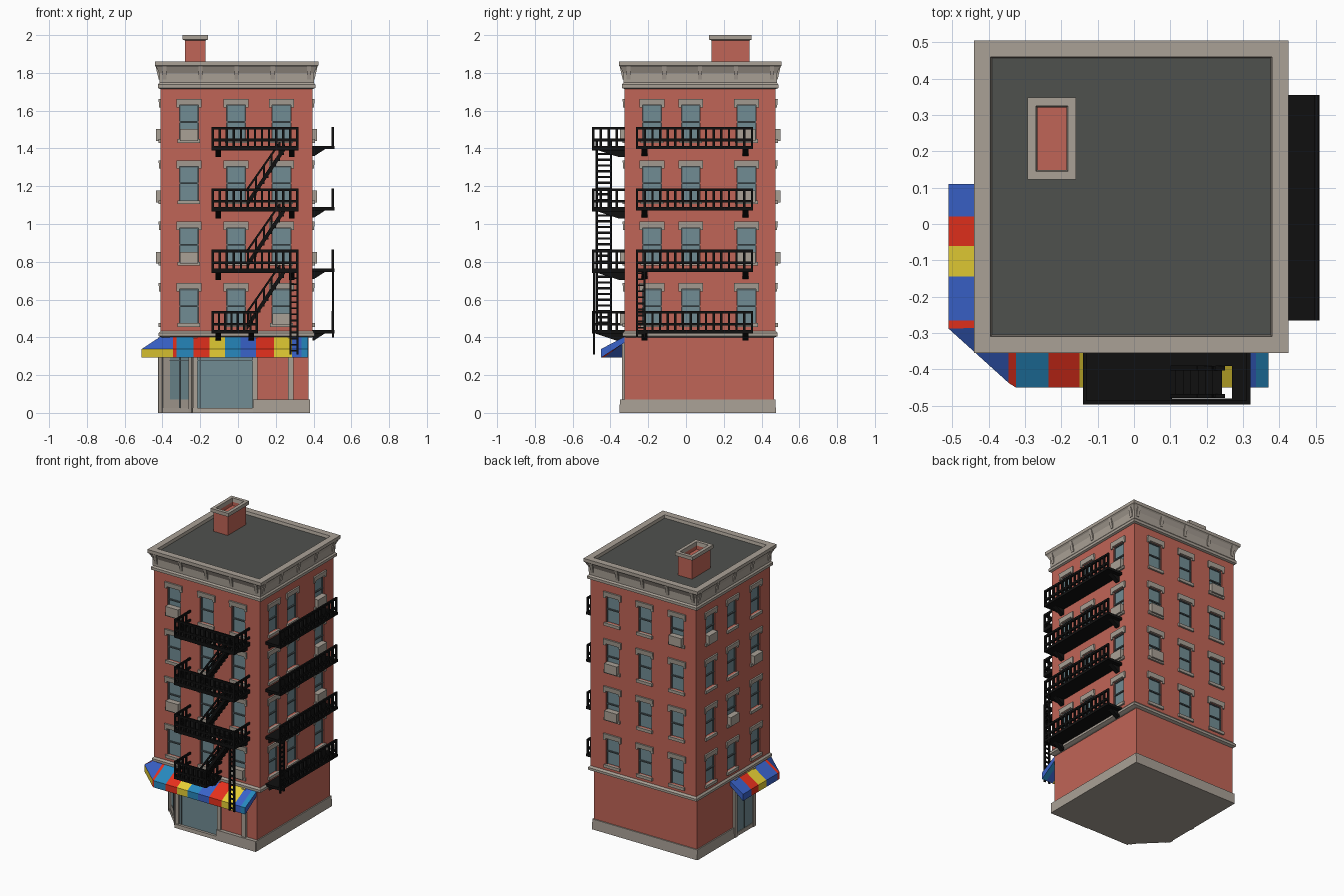
import bpy, bmesh
from mathutils import Vector

if "Cube" in bpy.data.objects:
    bpy.data.objects.remove(bpy.data.objects["Cube"])

COLOURS = {
    "brick": (0.53, 0.13, 0.095), "stone": (0.40, 0.355, 0.305), "roof_grey": (0.078, 0.083, 0.076),
    "glass": (0.165, 0.265, 0.295), "sash_grey": (0.08, 0.11, 0.12), "black_iron": (0.005, 0.005, 0.005),
    "awning_red": (0.85, 0.032, 0.013), "awning_yellow": (0.8, 0.63, 0.035),
    "awning_blue": (0.042, 0.125, 0.6), "awning_cyan": (0.02, 0.25, 0.52)}
MATS = {}
for n, c in COLOURS.items():
    MATS[n] = bpy.data.materials.new(n)
    MATS[n].diffuse_color = (*c, 1)

X0, X1, Y0, Y1 = -0.41, 0.395, -0.325, 0.475
GX, GY = 0.372, 0.466  # ground floor is slightly narrower
S = 0.5 ** 0.5
# facade frames: origin, direction along the wall, outward direction
FRONT = (Vector((0, Y0, 0)), Vector((1, 0, 0)), Vector((0, -1, 0)))
BACK = (Vector((0, Y1, 0)), Vector((1, 0, 0)), Vector((0, 1, 0)))
RIGHT = (Vector((X1, 0, 0)), Vector((0, 1, 0)), Vector((1, 0, 0)))
LEFT = (Vector((X0, 0, 0)), Vector((0, 1, 0)), Vector((-1, 0, 0)))
CORNER = (Vector((X0, -0.15, 0)), Vector((S, -S, 0)), Vector((-S, -S, 0)))
LOW_RIGHT = (Vector((GX, 0, 0)), RIGHT[1], RIGHT[2])
LOW_BACK = (Vector((0, GY, 0)), BACK[1], BACK[2])
FACADES = [(FRONT, X0, X1, (-0.26, -0.01, 0.23)), (BACK, X0, X1, (-0.265, -0.02, 0.225)),
           (RIGHT, Y0, Y1, (-0.18, 0.025, 0.32)), (LEFT, Y0, Y1, (-0.17, 0.085, 0.32))]
FLOORS = [0.475 + 0.325 * i for i in range(4)]
WIN_W, WIN_H = 0.05, 0.18


def at(f, u, d, z):
    return f[0] + f[1] * u + f[2] * d + Vector((0, 0, z))


def finish(name, bm, mats):
    bmesh.ops.recalc_face_normals(bm, faces=bm.faces)
    me = bpy.data.meshes.new(name)
    bm.to_mesh(me)
    bm.free()
    for m in mats:
        me.materials.append(MATS[m])
    ob = bpy.data.objects.new(name, me)
    bpy.context.collection.objects.link(ob)


def hexa(bm, p):
    v = [bm.verts.new(q) for q in p]
    for i in ((0, 1, 2, 3), (4, 5, 6, 7), (0, 1, 5, 4), (1, 2, 6, 5), (2, 3, 7, 6), (3, 0, 4, 7)):
        bm.faces.new([v[k] for k in i])


def box(bm, f, u0, u1, z0, z1, d0, d1, low=None):
    """Box on a facade; 'low' is the outer depth at the bottom for wedges."""
    lo = d1 if low is None else low
    hexa(bm, [at(f, u0, d0, z0), at(f, u1, d0, z0), at(f, u1, lo, z0), at(f, u0, lo, z0),
              at(f, u0, d0, z1), at(f, u1, d0, z1), at(f, u1, d1, z1), at(f, u0, d1, z1)])


def beam(bm, f, a, b, t, d0, d1):
    """Sloping bar from a=(u,z) to b=(u,z)."""
    hexa(bm, [at(f, u, d, z) for d in (d0, d1) for u, z in
              ((a[0], a[1]), (b[0], b[1]), (b[0], b[1] + t), (a[0], a[1] + t))])


def loft(bm, rect, rings, cap=0):
    """Rectangular rings of (offset, height, material of the band above)."""
    x0, x1, y0, y1 = rect
    prev = None
    for k, (o, z, m) in enumerate(rings):
        cur = [bm.verts.new(p) for p in ((x0 - o, y0 - o, z), (x1 + o, y0 - o, z),
                                         (x1 + o, y1 + o, z), (x0 - o, y1 + o, z))]
        if prev:
            for i in range(4):
                j = (i + 1) % 4
                bm.faces.new((prev[i], prev[j], cur[j], cur[i])).material_index = rings[k - 1][2]
        else:
            bm.faces.new(cur[::-1])
        prev = cur
    bm.faces.new(prev).material_index = cap


# upper walls with recessed windows cut in
bm = bmesh.new()
zs = sorted([0.41, 1.73] + FLOORS + [z + WIN_H for z in FLOORS])
for f, a, b, cols in FACADES:
    us = sorted([a, b] + [c + s * WIN_W for c in cols for s in (-1, 1)])
    for i in range(len(us) - 1):
        for j in range(len(zs) - 1):
            uz = ((us[i], zs[j]), (us[i + 1], zs[j]), (us[i + 1], zs[j + 1]), (us[i], zs[j + 1]))
            rim = [bm.verts.new(at(f, u, 0, z)) for u, z in uz]
            if i % 2 and j % 2:
                pane = [bm.verts.new(at(f, u, -0.015, z)) for u, z in uz]
                bm.faces.new(pane).material_index = 1
                for k in range(4):
                    bm.faces.new((rim[k], rim[(k + 1) % 4], pane[(k + 1) % 4], pane[k]))
            else:
                bm.faces.new(rim)
bmesh.ops.remove_doubles(bm, verts=bm.verts, dist=1e-5)
bmesh.ops.holes_fill(bm, edges=[e for e in bm.edges if e.is_boundary])
finish("upper_walls", bm, ["brick", "glass"])

# window lintels, sills and sashes
trim, sash = bmesh.new(), bmesh.new()
for f, a, b, cols in FACADES:
    for c in cols:
        for z in FLOORS:
            t = z + WIN_H
            box(trim, f, c - 0.066, c + 0.066, t, t + 0.032, -0.005, 0.011, 0.008)
            for s in (-1, 1):
                box(trim, f, c + s * 0.058 - 0.008, c + s * 0.058 + 0.008, t - 0.012, t, -0.005, 0.008)
                box(sash, f, c + s * 0.047 - 0.003, c + s * 0.047 + 0.003, z, t, -0.015, -0.008)
            box(trim, f, c - 0.06, c + 0.06, z - 0.02, z, -0.005, 0.012)
            box(sash, f, c - WIN_W, c + WIN_W, z + 0.086, z + 0.094, -0.015, -0.006)
            box(sash, f, c - WIN_W, c + WIN_W, t - 0.006, t, -0.015, -0.008)
finish("lintels_and_sills", trim, ["stone"])
finish("window_sashes", sash, ["sash_grey"])

# window cooling units (column, floor)
bm = bmesh.new()
for k, spots in enumerate((((0, 3), (0, 1), (2, 0)), ((0, 3), (2, 2), (2, 1)),
                           ((2, 3), (2, 2), (2, 1)), ((2, 3), (0, 2), (1, 1)))):
    f, _, _, cols = FACADES[k]
    for c, fl in spots:
        box(bm, f, cols[c] - 0.048, cols[c] + 0.048, FLOORS[fl] - 0.01, FLOORS[fl] + 0.052, -0.015, 0.024)
finish("cooling_units", bm, ["stone"])

# cornice, parapet and roof deck
bm = bmesh.new()
loft(bm, (X0, X1, Y0, Y1), [(0.002, 1.715, 0), (0.014, 1.72, 0), (0.014, 1.738, 0), (0.006, 1.748, 0),
     (0.008, 1.80, 0), (0.022, 1.83, 0), (0.03, 1.838, 0), (0.03, 1.86, 0), (-0.015, 1.86, 0),
     (-0.019, 1.84, 0)], 1)
finish("cornice_and_roof", bm, ["stone", "roof_grey"])
bm = bmesh.new()
for f, a, b, cols in FACADES:
    for i in range(5):
        c = a + 0.02 + (b - a - 0.04) * i / 4
        box(bm, f, c - 0.011, c + 0.011, 1.765, 1.838, 0, 0.027, 0.01)
finish("cornice_brackets", bm, ["stone"])

# chimney with stone cap
bm = bmesh.new()
loft(bm, (-0.28, -0.172, 0.135, 0.335), [(0, 1.82, 0), (0, 1.972, 1), (0.013, 1.976, 1), (0.013, 2.0, 1),
     (-0.01, 2.0, 1), (-0.014, 1.975, 0), (-0.014, 1.95, 0)], 0)
finish("chimney", bm, ["brick", "stone"])

# ground floor with cut-off shop corner and stone underside
bm = bmesh.new()
plan = [(X0, GY), (X0, -0.15), (X0 + 0.175, Y0), (GX, Y0), (GX, GY)]
rings = [[bm.verts.new((x, y, z)) for x, y in plan] for z in (0.0, 0.41)]
bm.faces.new(rings[0]).material_index = 1
bm.faces.new(rings[1])
for i in range(5):
    j = (i + 1) % 5
    bm.faces.new((rings[0][i], rings[0][j], rings[1][j], rings[1][i]))
finish("ground_floor", bm, ["brick", "stone"])
bm = bmesh.new()
loft(bm, (X0, X1, Y0, Y1), [(-0.01, 0.398, 0), (0.01, 0.406, 0), (0.01, 0.422, 0), (0.0, 0.434, 0)])
finish("floor_ledge", bm, ["stone"])

# stone skirting, shop columns and header
bm = bmesh.new()
for f, a, b, z, d in ((LOW_RIGHT, Y0 - 0.02, GY + 0.008, 0.07, 0.008), (LOW_BACK, X0 - 0.008, GX + 0.008, 0.07, 0.008),
                      (LEFT, 0.05, GY + 0.008, 0.07, 0.008), (FRONT, 0.08, GX + 0.008, 0.07, 0.025),
                      (FRONT, X0 + 0.17, 0.08, 0.025, 0.022), (LEFT, -0.155, 0.05, 0.025, 0.008),
                      (CORNER, -0.005, 0.253, 0.025, 0.008)):
    box(bm, f, a, b, 0, z, -0.02, d, d + 0.002)
for f, c, w in ((FRONT, -0.226, 0.012), (FRONT, 0.09, 0.014), (FRONT, 0.28, 0.015),
                (LEFT, 0.06, 0.015), (LEFT, -0.142, 0.013), (CORNER, 0.012, 0.012), (CORNER, 0.235, 0.012)):
    box(bm, f, c - w, c + w, 0, 0.4, -0.01, 0.014)
for f, a, b in ((FRONT, -0.235, 0.09), (LEFT, -0.15, 0.06), (CORNER, 0, 0.247)):
    box(bm, f, a, b, 0.31, 0.4, -0.01, 0.01)
box(bm, CORNER, 0.02, 0.075, 0.02, 0.31, -0.01, 0.006)
box(bm, CORNER, 0.02, 0.23, 0.02, 0.07, -0.01, 0.006)
finish("shop_stonework", bm, ["stone"])
glass, bars = bmesh.new(), bmesh.new()
for f, a, b, mid in ((FRONT, -0.216, 0.077, -0.2), (LEFT, -0.13, 0.045, -0.04), (CORNER, 0.075, 0.225, 0.15)):
    box(glass, f, a, b, 0.02, 0.315, -0.01, 0.004)
    box(bars, f, mid - 0.004, mid + 0.004, 0.025, 0.31, 0, 0.008)
    box(bars, f, a, b, 0.275, 0.281, 0, 0.008)
finish("shop_glass", glass, ["glass"])
finish("shop_glazing_bars", bars, ["sash_grey"])

# striped awning wrapping the corner: (inner point, outer point, stripe colour)
R, Y, B, C = range(4)
st = [((X0, y), (-0.51, y), c) for y, c in ((0.11, B), (0.02, R), (-0.06, Y), (-0.145, B), (-0.265, R))]
st += [((X0, -0.285), (-0.51, -0.288), B), ((-0.345, Y0), (-0.345, -0.437), R), ((-0.325, Y0), (-0.325, -0.45), C)]
st += [((x, Y0), (x, -0.45), c) for x, c in ((-0.235, R), (-0.15, Y), (-0.07, C), (0.012, B),
                                             (0.095, R), (0.19, Y), (0.285, B), (0.335, C), (0.37, B))]
bm = bmesh.new()
rows = [[bm.verts.new(p) for p in ((*i, 0.404), (*o, 0.338), (*o, 0.292), (*i, 0.372))] for i, o, c in st]
for k in range(len(rows) - 1):
    for j in range(4):
        q = (j + 1) % 4
        fc = bm.faces.new((rows[k][j], rows[k][q], rows[k + 1][q], rows[k + 1][j]))
        fc.material_index = Y if (k == 5 and j == 1) else st[k][2]
for r in (rows[0], rows[-1]):
    bm.faces.new(r).material_index = B
finish("awning", bm, ["awning_red", "awning_yellow", "awning_blue", "awning_cyan"])


# fire escapes
def railing(bm, f, u0, u1, z, depth, posts):
    for h in (0.024, 0.086):
        box(bm, f, u0, u1, z + h, z + h + 0.014, depth - 0.012, depth)
    for i in range(posts + 1):
        u = u0 + 0.006 + (u1 - u0 - 0.012) * i / posts
        box(bm, f, u - 0.006, u + 0.006, z, z + 0.1, depth - 0.012, depth)


def ladder(bm, f, u0, u1, z0, z1, d):
    for u in (u0, u1 - 0.011):
        box(bm, f, u, u + 0.011, z0, z1, d - 0.011, d)
    for i in range(int((z1 - z0) / 0.032)):
        z = z0 + 0.015 + i * 0.032
        box(bm, f, u0, u1, z, z + 0.009, d - 0.01, d - 0.001)


LEVELS = [0.439 + 0.325 * i for i in range(4)]
bm = bmesh.new()
for i, z in enumerate(LEVELS):
    u0, u1, D = -0.14, (0.32 if i else 0.105), 0.172
    if i:  # platform with stair opening
        for a, b, p, q in ((u0, 0.1, 0, D), (0.27, u1, 0, D), (0.1, 0.27, 0, 0.065), (0.1, 0.27, 0.155, D)):
            box(bm, FRONT, a, b, z - 0.024, z, p, q)
    else:
        box(bm, FRONT, u0, u1, z - 0.02, z, 0, D)
    railing(bm, FRONT, u0, u1, z, D, 12 if i else 7)
    for u in (u0, u1 - 0.01):  # end rails
        for h in (0.024, 0.086):
            box(bm, FRONT, u, u + 0.01, z + h, z + h + 0.014, 0, D)
        for k in range(1, 4):
            box(bm, FRONT, u, u + 0.01, z, z + 0.1, k * 0.042 - 0.006, k * 0.042 + 0.006)
    for u in (u0 + 0.035, u1 - 0.035):
        box(bm, FRONT, u - 0.015, u + 0.015, z - 0.06, z - 0.02, 0, D - 0.02, 0.03)
finish("front_fire_escape", bm, ["black_iron"])

# stairs between front platforms
bm = bmesh.new()
for z in LEVELS[:3]:
    a, b = (0.045, z - 0.005), (0.25, z + 0.3)
    for d in (0.066, 0.142):
        beam(bm, FRONT, a, b, 0.035, d, d + 0.012)
        beam(bm, FRONT, (a[0], a[1] + 0.085), (b[0] - 0.03, b[1] + 0.03), 0.018, d, d + 0.012)
        for k in (0.04, 0.25, 0.45, 0.65, 0.85):
            u, h = a[0] + 0.205 * k, a[1] + 0.305 * k
            box(bm, FRONT, u - 0.005, u + 0.005, h + 0.01, h + 0.09, d, d + 0.01)
    for k in range(1, 10):
        u, h = a[0] + 0.0205 * k, a[1] + 0.0305 * k
        box(bm, FRONT, u - 0.013, u + 0.013, h + 0.006, h + 0.018, 0.07, 0.15)
finish("fire_stairs", bm, ["black_iron"])

bm = bmesh.new()
ladder(bm, FRONT, 0.273, 0.32, 0.31, 0.76, 0.168)
ladder(bm, RIGHT, -0.265, -0.215, 0.4, 0.78, 0.113)
finish("drop_ladders", bm, ["black_iron"])

# side fire escape with short wedge brackets
bm = bmesh.new()
for z in LEVELS:
    box(bm, RIGHT, -0.265, 0.355, z - 0.018, z, 0, 0.115)
    railing(bm, RIGHT, -0.265, 0.355, z, 0.113, 15)
    for u in (-0.22, 0.315):
        box(bm, RIGHT, u - 0.015, u + 0.015, z - 0.055, z - 0.015, 0, 0.07, 0.008)
finish("side_fire_escape", bm, ["black_iron"])

for m in bpy.data.materials:
    if m.users and not m.is_grease_pencil:
        m.use_nodes = True
        m.node_tree.nodes["Principled BSDF"].inputs["Base Color"].default_value = m.diffuse_color
